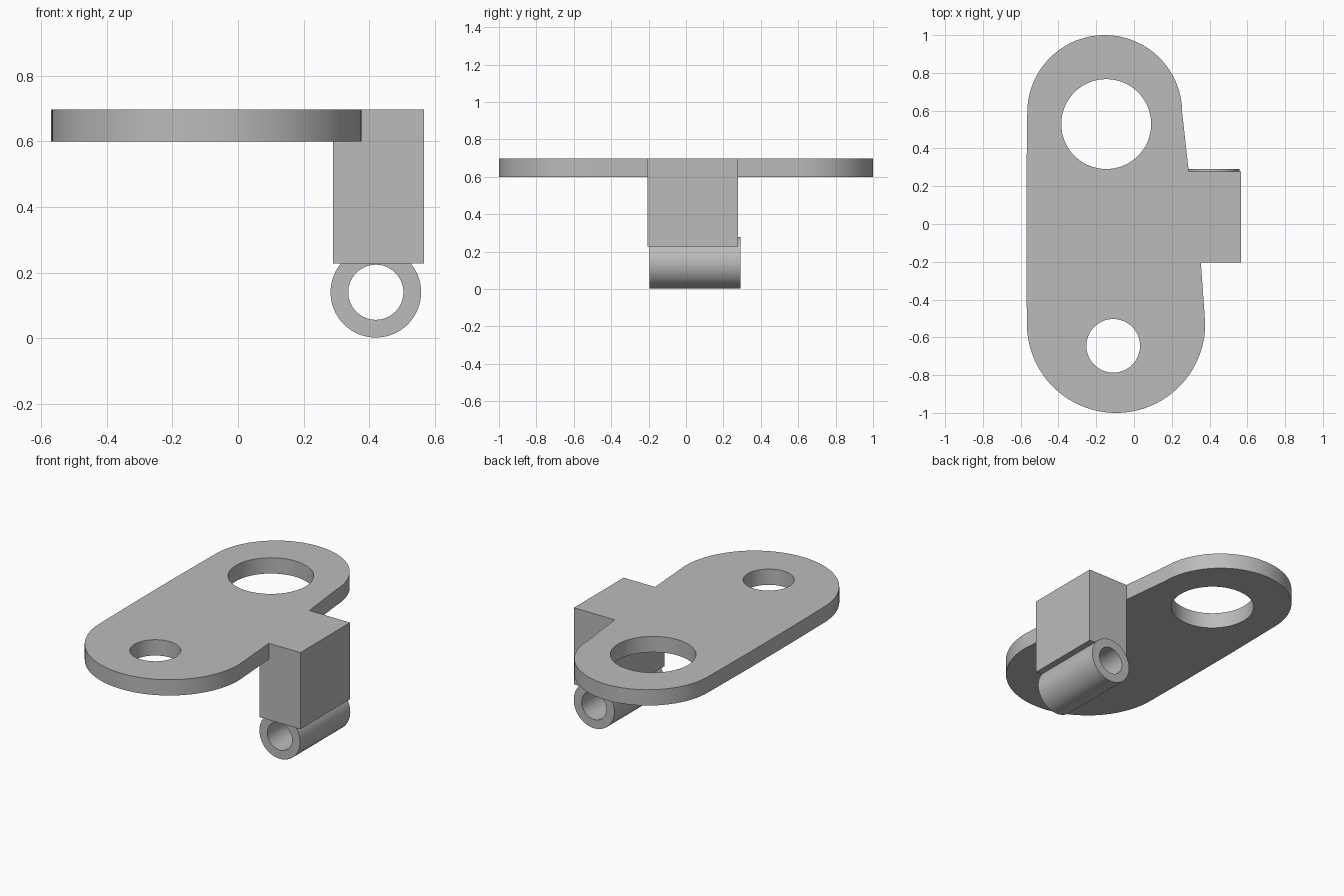
import bpy, bmesh
from math import cos, sin, radians, pi

default = bpy.data.objects.get("Cube")
if default:
    bpy.data.objects.remove(default, do_unlink=True)

grey = bpy.data.materials.new("plain_grey")
grey.use_nodes = True
grey.diffuse_color = (0.5, 0.5, 0.5, 1)
grey.node_tree.nodes["Principled BSDF"].inputs["Base Color"].default_value = grey.diffuse_color


def arc(cx, cy, r, start=0, end=360, n=64):
    """Points along an arc; a full circle omits the repeated end point."""
    full = end - start == 360
    return [(cx + r * cos(a), cy + r * sin(a))
            for a in (radians(start + (end - start) * i / n) for i in range(n + (not full)))]


def extruded(name, loops, z0, z1):
    """Fill an outline with its holes and extrude it from z0 to z1."""
    bm = bmesh.new()
    edges = []
    for loop in loops:
        vs = [bm.verts.new((x, y, z0)) for x, y in loop]
        edges += [bm.edges.new((v, vs[i - 1])) for i, v in enumerate(vs)]
    bmesh.ops.triangle_fill(bm, use_beauty=True, edges=edges, normal=(0, 0, 1))
    grown = bmesh.ops.extrude_face_region(bm, geom=bm.faces[:], use_keep_orig=True)
    top = [g for g in grown["geom"] if isinstance(g, bmesh.types.BMVert)]
    bmesh.ops.translate(bm, verts=top, vec=(0, 0, z1 - z0))
    bmesh.ops.recalc_face_normals(bm, faces=bm.faces[:])
    mesh = bpy.data.meshes.new(name)
    bm.to_mesh(mesh)
    bm.free()
    mesh.materials.append(grey)
    obj = bpy.data.objects.new(name, mesh)
    bpy.context.collection.objects.link(obj)
    bpy.ops.object.select_all(action="DESELECT")
    obj.select_set(True)
    bpy.context.view_layer.objects.active = obj
    bpy.ops.object.shade_smooth_by_angle(angle=pi / 6)
    return obj


# Block dimensions shared with the plate notch
left, right, front, back, top = 0.29, 0.567, -0.205, 0.278, 0.697

# Flat plate: two rounded ends, notched where it meets the block
outline = arc(-0.155, 0.59, 0.41, 0, 180)
outline += [(-0.57, 0.2), (-0.57, -0.2)]
outline += arc(-0.095, -0.528, 0.472, 180, 360)
outline += [(0.354, front), (left, front), (left, back)]
extruded("plate", [outline, arc(-0.147, 0.529, 0.238), arc(-0.11, -0.645, 0.142)], 0.6, top)

# Hanging block at the side of the plate
extruded("block", [[(left, front), (right, front), (right, back), (left, back)]], 0.227, top)

# Hinge tube under the block, running front to back
tube = extruded("hinge_tube", [arc(0, 0, 0.138), arc(0, 0, 0.084)], 0, 0.487)
tube.rotation_euler.x = pi / 2
tube.location = (0.42, 0.292, 0.14)
